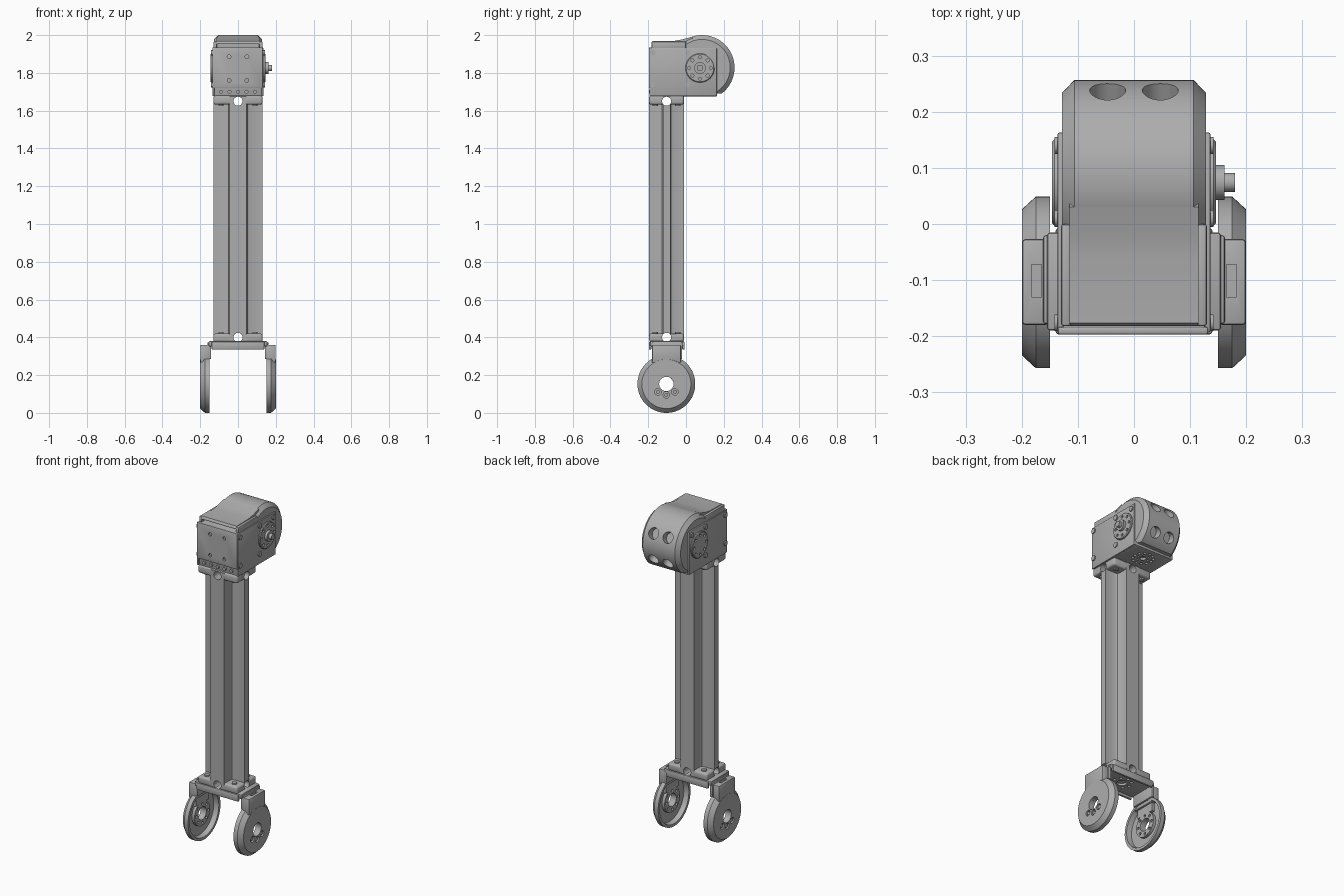
import bpy, bmesh
from math import pi, sin, cos, radians
from mathutils import Vector, Matrix

if "Cube" in bpy.data.objects:
    bpy.data.objects.remove(bpy.data.objects["Cube"], do_unlink=True)

grey = bpy.data.materials.new("plain grey")
grey.use_nodes = True
grey.diffuse_color = (0.42, 0.42, 0.42, 1)
grey.node_tree.nodes["Principled BSDF"].inputs["Base Color"].default_value = grey.diffuse_color
parts = []
X, Y, Z = Vector((1, 0, 0)), Vector((0, 1, 0)), Vector((0, 0, 1))


def finish(name, bm):
    bmesh.ops.recalc_face_normals(bm, faces=bm.faces)
    mesh = bpy.data.meshes.new(name)
    bm.to_mesh(mesh)
    bm.free()
    mesh.materials.append(grey)
    obj = bpy.data.objects.new(name, mesh)
    bpy.context.scene.collection.objects.link(obj)
    parts.append(obj)
    return obj


def box(name, lo, hi, bevel=0.0, segments=2):
    lo, hi = Vector(lo), Vector(hi)
    bm = bmesh.new()
    bmesh.ops.create_cube(bm, size=1, matrix=Matrix.LocRotScale((lo + hi) / 2, None, hi - lo))
    if bevel:
        bmesh.ops.bevel(bm, geom=bm.edges[:], offset=bevel, segments=segments,
                        profile=0.5, affect='EDGES')
    return finish(name, bm)


def rods(name, items, segments=24):
    """Cylinders given as (centre, direction, radius, length)."""
    bm = bmesh.new()
    for centre, direction, radius, length in items:
        turn = direction.to_track_quat('Z', 'Y').to_matrix().to_4x4()
        bmesh.ops.create_cone(bm, cap_ends=True, segments=segments, radius1=radius,
                              radius2=radius, depth=length,
                              matrix=Matrix.Translation(centre) @ turn)
    return finish(name, bm)


def lathe(name, profile, y, z, segments=64):
    """Spin a closed (x, radius) profile about a line along x."""
    bm = bmesh.new()
    verts = [bm.verts.new((x, y, z + r)) for x, r in profile]
    edges = [bm.edges.new((verts[i - 1], verts[i])) for i in range(len(verts))
             if profile[i - 1][1] + profile[i][1] > 0]
    bmesh.ops.spin(bm, geom=verts + edges, cent=(0, y, z), axis=X, angle=2 * pi,
                   steps=segments, use_merge=True)
    bmesh.ops.remove_doubles(bm, verts=bm.verts[:], dist=1e-5)
    return finish(name, bm)


def prism(name, points, depth, place):
    """Extrude a 2D outline by a depth vector."""
    bm = bmesh.new()
    face = bm.faces.new([bm.verts.new(place(a, b)) for a, b in points])
    new = bmesh.ops.extrude_face_region(bm, geom=[face])["geom"]
    bmesh.ops.translate(bm, vec=depth, verts=[v for v in new if isinstance(v, bmesh.types.BMVert)])
    return finish(name, bm)


def cut(obj, cutter):
    mod = obj.modifiers.new("cut", 'BOOLEAN')
    mod.operation, mod.solver, mod.object = 'DIFFERENCE', 'EXACT', cutter
    bpy.context.view_layer.update()
    bpy.context.view_layer.objects.active = obj
    bpy.ops.object.modifier_apply(modifier=mod.name)
    parts.remove(cutter)
    bpy.data.objects.remove(cutter, do_unlink=True)


def ring(centre, u, v, radius, count, direction, size, length):
    out = []
    for i in range(count):
        a = 2 * pi * i / count
        out.append((Vector(centre) + radius * (cos(a) * u + sin(a) * v), direction, size, length))
    return out


def notch(obj, z):
    for direction in (X, Y):
        cut(obj, rods("notch_cutter", [((0, CY, z), direction, 0.024, 0.5)]))


# Column: cross-shaped beam with filleted inner corners
CY = -0.103
quarter = [(0.13, 0.02), (0.058, 0.02), (0.05, 0.024), (0.045, 0.034), (0.045, 0.092)]
outline = (quarter + [(-a, b) for a, b in reversed(quarter)]
           + [(-a, -b) for a, b in quarter] + [(a, -b) for a, b in reversed(quarter)])
beam = prism("column_beam", outline, Z * 1.29, lambda a, b: (a, CY + b, 0.385))
notch(beam, 0.4)
notch(beam, 1.65)

# Collars at both ends of the column
for name, z0, z1, hole in (("lower_collar", 0.375, 0.42, 0.4), ("upper_collar", 1.632, 1.68, 1.65)):
    notch(box(name, (-0.13, -0.195, z0), (0.13, -0.011, z1), 0.012, 3), hole)
rods("collar_screws", [((sx * 0.09, CY + sy * 0.06, z), Z, 0.014, 0.012)
                       for sx in (-1, 1) for sy in (-1, 1) for z in (0.422, 1.63)])

# Lower bracket joining the two fork arms
plate = box("bracket_plate", (-0.155, -0.19, 0.352), (0.155, -0.015, 0.38), 0.006)
cut(plate, rods("plate_holes", ring((0, CY, 0.35), X, Y, 0.052, 8, Z, 0.009, 0.03)
                + [((0, CY, 0.35), Z, 0.028, 0.03)]))
for name, y in (("bracket_front_lip", -0.197), ("bracket_back_lip", -0.021)):
    box(name, (-0.14, y, 0.335), (0.14, y + 0.014, 0.378), 0.006)

# Fork arms with dished round ends
WY, WZ = -0.104, 0.153
bolts = ((-0.045, -0.042), (0, -0.058), (0.045, -0.042))
for side, s in (("left", 1), ("right", -1)):
    disc = lathe(side + "_fork_disc",
                 [(s * x, r) for x, r in ((0.2, 0.038), (0.2, 0.13), (0.175, 0.153), (0.15, 0.153),
                                          (0.15, 0.137), (0.18, 0.132), (0.18, 0.038))], WY, WZ)
    cut(disc, rods("bolt_cutter", [((s * 0.2, WY + dy, WZ + dz), X, 0.017, 0.024)
                                   for dy, dz in bolts]))
    rods(side + "_disc_bolts", [((s * 0.19, WY + dy, WZ + dz), X, 0.01, 0.012)
                                for dy, dz in bolts])
    hub = lathe(side + "_fork_hub", [(s * x, r) for x, r in
                                     ((0.163, 0.038), (0.163, 0.073), (0.182, 0.073), (0.182, 0.038))],
                WY, WZ, 48)
    cut(hub, rods("hub_holes", ring((s * 0.163, WY, WZ), Y, Z, 0.056, 8, X, 0.008, 0.02), 16))
    a, b = sorted((s * 0.163, s * 0.182))
    box(side + "_hub_web", (a, -0.165, 0.215), (b, -0.043, 0.3))
    a, b = sorted((s * 0.152, s * 0.1995))
    arm = box(side + "_fork_arm", (a, -0.18, 0.265), (b, -0.027, 0.36), 0.006)
    a, b = sorted((s * 0.165, s * 0.183))
    cut(arm, box("pocket_cutter", (a, -0.13, 0.335), (b, -0.072, 0.4)))
    a, b = sorted((s * 0.142, s * 0.162))
    box(side + "_arm_flange", (a, -0.178, 0.285), (b, -0.02, 0.373), 0.005)

# Motor drum with bevelled rims, flat underside and four round dents
DY, DZ, DR = 0.085, 1.828, 0.172
drum = lathe("motor_drum", [(-0.128, 0), (-0.128, 0.149), (-0.106, DR), (0.106, DR),
                            (0.128, 0.149), (0.128, 0)], DY, DZ, 96)
cut(drum, box("underside_cutter", (-0.3, -0.3, 1.5), (0.3, 0.5, 1.69)))
dents = []
for angle in (-27, 27):
    d = Vector((0, cos(radians(angle)), sin(radians(angle))))
    dents += [(Vector((x, DY, DZ)) + d * (DR + 0.01), d, 0.032, 0.1) for x in (-0.047, 0.047)]
cut(drum, rods("dent_cutter", dents, 32))

# Motor housing, top cover and front plate
body = box("motor_housing", (-0.127, -0.187, 1.676), (0.127, 0.165, 1.935), 0.004)
cut(body, rods("underside_holes", ring((0, 0.075, 1.676), X, Y, 0.056, 12, Z, 0.008, 0.03)
               + ring((0, 0.075, 1.676), X, Y, 0.032, 6, Z, 0.006, 0.03)
               + [((0, 0.075, 1.676), Z, 0.017, 0.03)], 16))
prism("top_cover", [(-0.182, 1.958), (-0.176, 1.968), (-0.06, 1.97), (-0.02, 1.977),
                    (0.03, 1.991), (0.08, 1.93), (-0.15, 1.93), (-0.15, 1.952),
                    (-0.182, 1.952)], X * 0.23, lambda y, z: (-0.115, y, z))
for side, s in (("left", 1), ("right", -1)):
    a, b = sorted((s * 0.112, s * 0.13))
    box(side + "_cover_side", (a, -0.182, 1.925), (b, 0.0, 1.966), 0.005)
front = box("front_plate", (-0.136, -0.197, 1.72), (0.132, -0.183, 1.935), 0.004)
cut(front, rods("front_holes", [((x, -0.197, z), Y, 0.01, 0.02)
                                for x in (-0.047, 0.047) for z in (1.76, 1.885)], 16))
rods("front_screws", [((x, -0.19, 1.7), Y, 0.01, 0.012)
                      for x in (-0.09, -0.045, 0, 0.045, 0.09)], 16)

# Side plates, output discs and screws
SY, SZ = 0.074, 1.826
for side, s in (("left", 1), ("right", -1)):
    a, b = sorted((s * 0.125, s * 0.136))
    box(side + "_side_plate", (a, -0.193, 1.677), (b, 0.163, 1.932), 0.003)
    disc = lathe(side + "_output_disc", [(s * x, r) for x, r in
                                         ((0.13, 0), (0.13, 0.077), (0.142, 0.077),
                                          (0.146, 0.073), (0.146, 0))], SY, SZ, 48)
    cut(disc, rods("disc_holes", ring((s * 0.146, SY, SZ), Y, Z, 0.057, 8, X, 0.008, 0.016), 16))
    rods(side + "_plate_screws", [((s * 0.138, y, z), X, 0.015, 0.008) for y, z in
                                  ((-0.176, 1.907), (-0.176, 1.738), (0.01, 1.907),
                                   (0.01, 1.738), (0.14, 1.907))], 16)

# Output shaft on the left side only
rods("shaft_collar", [((0.15, SY, SZ), X, 0.031, 0.022)], 32)
rods("shaft_tip", [((0.165, SY, SZ), X, 0.017, 0.03)], 24)

# Smooth round surfaces, keep hard edges
bpy.ops.object.select_all(action='DESELECT')
for obj in parts:
    obj.select_set(True)
bpy.context.view_layer.objects.active = parts[0]
bpy.ops.object.shade_smooth_by_angle(angle=radians(30))
